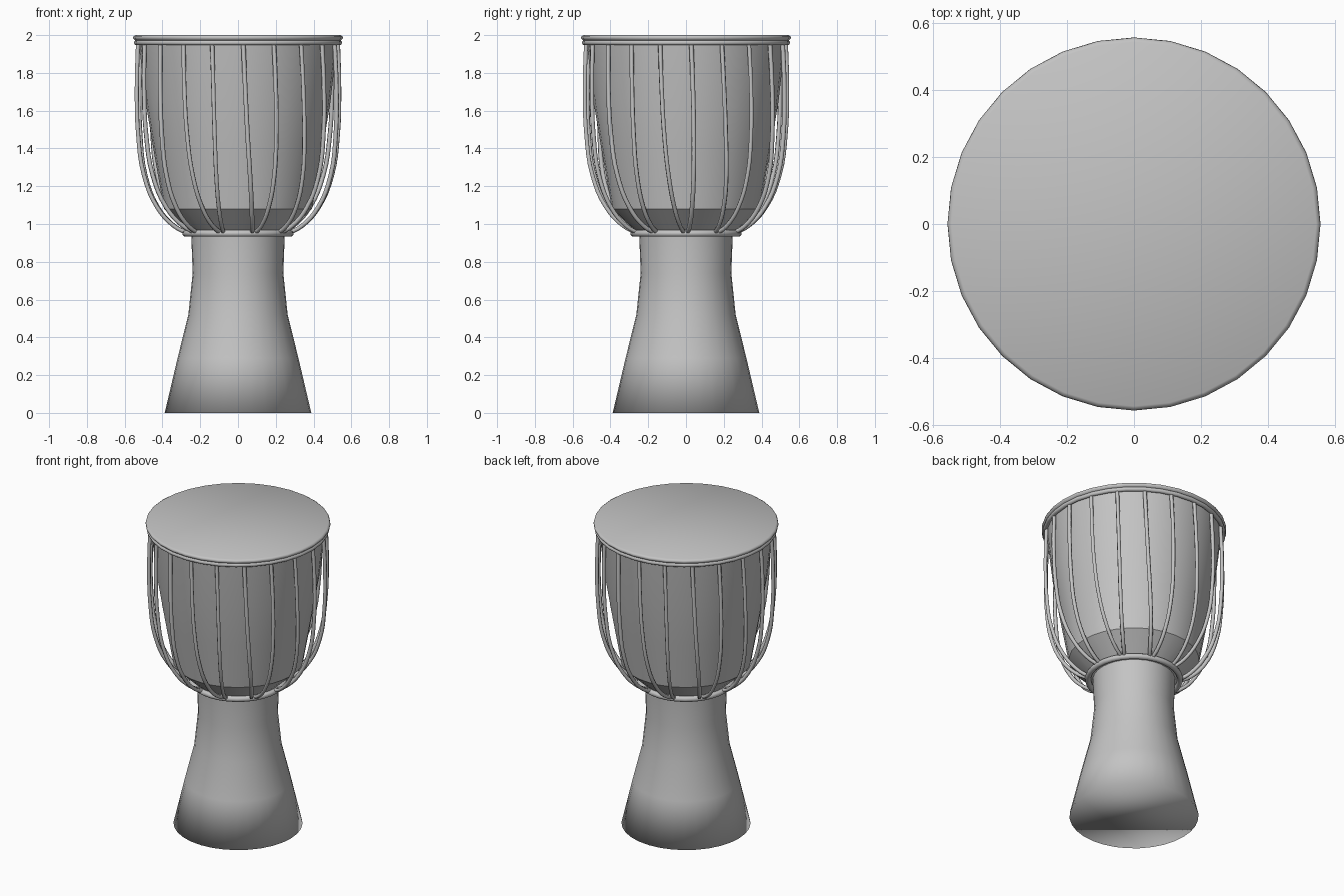
import bpy, bmesh, math

if "Cube" in bpy.data.objects:
    bpy.data.objects.remove(bpy.data.objects["Cube"])

SIDES = 32
grey = bpy.data.materials.new("plain_grey")
grey.diffuse_color = (0.55, 0.55, 0.55, 1)
grey.use_nodes = True
grey.node_tree.nodes["Principled BSDF"].inputs["Base Color"].default_value = grey.diffuse_color


def lathe(name, profile, cap_bottom=False, cap_top=False):
    """Spin (radius, z) points round the z axis, with optional flat caps."""
    bm = bmesh.new()
    rings = []
    for r, z in profile:
        rings.append([bm.verts.new((r * math.cos(2 * math.pi * i / SIDES),
                                    r * math.sin(2 * math.pi * i / SIDES), z))
                      for i in range(SIDES)])
    for a, b in zip(rings, rings[1:]):
        for i in range(SIDES):
            j = (i + 1) % SIDES
            bm.faces.new((a[i], a[j], b[j], b[i]))
    if cap_bottom:
        bm.faces.new(rings[0][::-1])
    if cap_top:
        bm.faces.new(rings[-1])
    for f in bm.faces:
        f.smooth = True
    mesh = bpy.data.meshes.new(name)
    bm.to_mesh(mesh)
    bm.free()
    mesh.materials.append(grey)
    ob = bpy.data.objects.new(name, mesh)
    bpy.context.collection.objects.link(ob)
    return ob


def select_only(ob):
    bpy.ops.object.select_all(action='DESELECT')
    ob.select_set(True)
    bpy.context.view_layer.objects.active = ob


def ring(name, radius, thickness, z):
    bpy.ops.mesh.primitive_torus_add(major_segments=SIDES, minor_segments=10,
                                     major_radius=radius, minor_radius=thickness,
                                     location=(0, 0, z))
    ob = bpy.context.object
    ob.name = name
    ob.data.materials.append(grey)
    bpy.ops.object.shade_smooth()


# Flared foot, closed underneath
lathe("foot", [(0.388, 0), (0.32, 0.29), (0.263, 0.52), (0.24, 0.74), (0.248, 0.95)],
      cap_bottom=True)

# Bowl with a crisp edge above its sloping underside
bowl = lathe("bowl", [(0.248, 0.945), (0.392, 1.08), (0.445, 1.38),
                      (0.49, 1.65), (0.525, 1.96)])
select_only(bowl)
bpy.ops.object.shade_smooth_by_angle(angle=math.radians(25))

# Drum skin with rolled edge
lathe("drum_skin", [(0.52, 1.968), (0.545, 1.972), (0.556, 1.984),
                    (0.553, 1.994), (0.543, 2.0)], cap_top=True)

# Rings that hold the ropes
ring("rim_ring", 0.537, 0.014, 1.96)
ring("neck_ring", 0.277, 0.018, 0.95)

# Ropes: ten V-shaped pairs, slightly twisted round the bowl
rope_path = [(0.53, 1.96), (0.537, 1.72), (0.53, 1.47), (0.5, 1.26),
             (0.43, 1.09), (0.34, 0.99), (0.265, 0.95)]
curve = bpy.data.curves.new("ropes", 'CURVE')
curve.dimensions = '3D'
curve.bevel_depth = 0.012
curve.bevel_resolution = 1
curve.resolution_u = 4
curve.use_fill_caps = True
curve.materials.append(grey)
for k in range(10):
    for side in (-1, 1):
        spline = curve.splines.new('BEZIER')
        spline.bezier_points.add(len(rope_path) - 1)
        for i, (r, z) in enumerate(rope_path):
            t = i / (len(rope_path) - 1)
            a = math.radians(36 * k - 6 * (1 - t) + side * (1.5 + 7.5 * (1 - t ** 2.5)))
            p = spline.bezier_points[i]
            p.co = (r * math.cos(a), r * math.sin(a), z)
            p.handle_left_type = p.handle_right_type = 'AUTO'
ropes = bpy.data.objects.new("ropes", curve)
bpy.context.collection.objects.link(ropes)
select_only(ropes)
bpy.ops.object.convert(target='MESH')
bpy.ops.object.shade_smooth()
